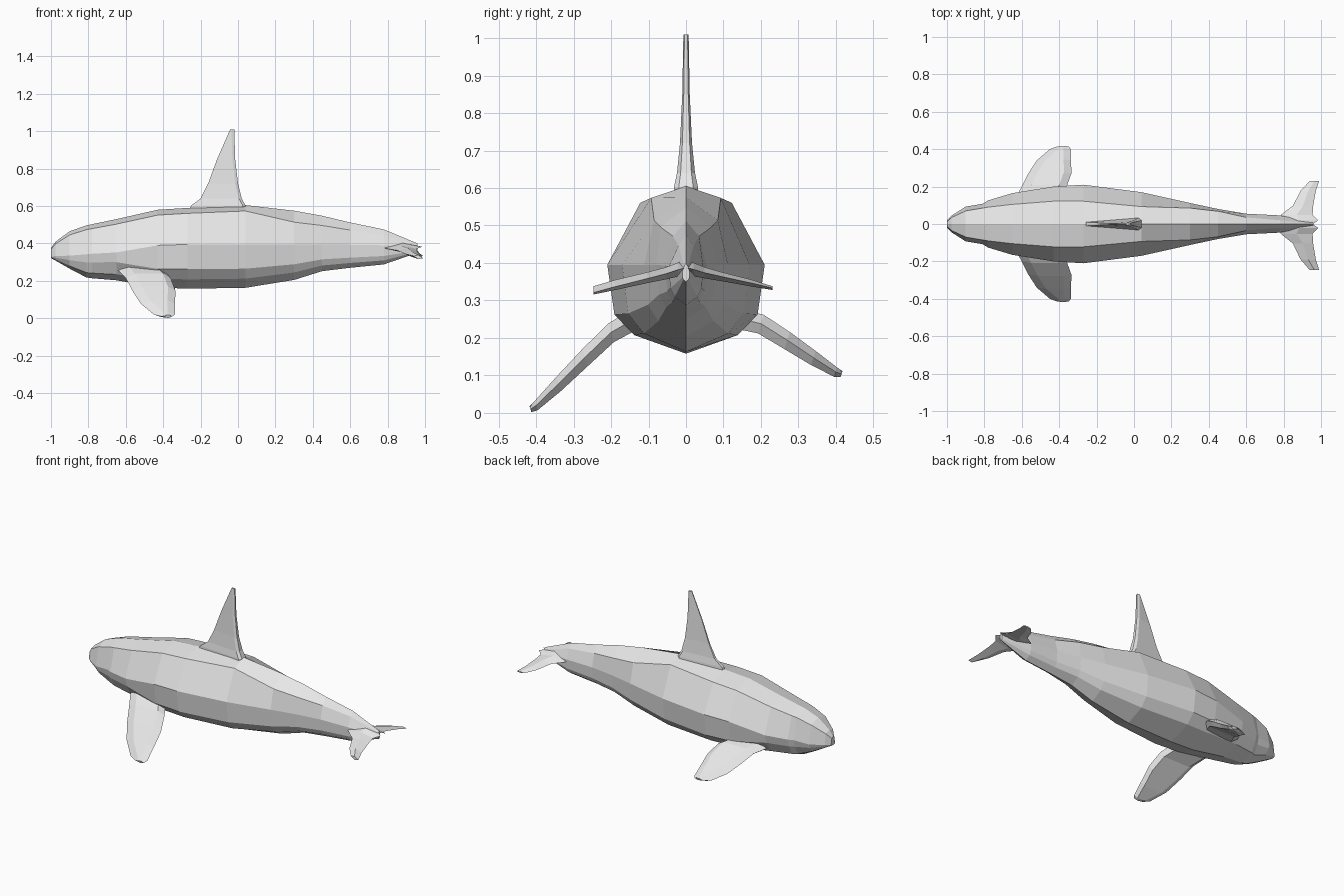
import bpy, bmesh

if "Cube" in bpy.data.objects:
    bpy.data.objects.remove(bpy.data.objects["Cube"])

skin = bpy.data.materials.new("pale_grey")
skin.diffuse_color = (0.8, 0.8, 0.8, 1)
skin.use_nodes = True
skin.node_tree.nodes["Principled BSDF"].inputs["Base Color"].default_value = skin.diffuse_color


def loft(name, rings):
    """Skin a list of equal-length closed rings and cap both ends."""
    bm = bmesh.new()
    vs = [[bm.verts.new(p) for p in r] for r in rings]
    n = len(rings[0])
    for a, b in zip(vs, vs[1:]):
        for i in range(n):
            j = (i + 1) % n
            bm.faces.new((a[i], a[j], b[j], b[i]))
    bm.faces.new(vs[0])
    bm.faces.new(vs[-1])
    bmesh.ops.recalc_face_normals(bm, faces=bm.faces)
    me = bpy.data.meshes.new(name)
    bm.to_mesh(me)
    bm.free()
    me.materials.append(skin)
    ob = bpy.data.objects.new(name, me)
    bpy.context.collection.objects.link(ob)


def body_ring(x, top, ridge_w, flank_w, flank_z, keel):
    """Ten-sided section; ridge and lower flank heights follow from the rest."""
    ridge_z = top - (top - flank_z) * (.15 if x < .2 else .34)
    depth = flank_z - keel
    low_z = keel + depth * (.65 if x < -.6 else .44)
    half = [(ridge_w, ridge_z), (flank_w, flank_z),
            (flank_w * .91, low_z), (flank_w * .66, keel + depth * .21)]
    return ([(x, 0, top)] + [(x, w, z) for w, z in half] + [(x, 0, keel)]
            + [(x, -w, z) for w, z in reversed(half)])


# Body: x, top z, ridge half width, flank half width, flank z, keel z
sections = [
    (-1.0, .375, .012, .02, .33, .322),
    (-.975, .41, .035, .045, .332, .308),
    (-.9, .465, .07, .093, .335, .265),
    (-.81, .497, .085, .108, .342, .218),
    (-.78, .503, .09, .126, .345, .214),
    (-.65, .53, .105, .165, .352, .203),
    (-.43, .58, .122, .2, .39, .165),
    (-.27, .59, .122, .21, .395, .158),
    (.04, .605, .093, .17, .395, .163),
    (.3, .575, .085, .112, .395, .205),
    (.45, .548, .068, .08, .395, .252),
    (.6, .512, .035, .055, .393, .27),
    (.78, .475, .02, .046, .39, .288),
    (.96, .4, .005, .01, .375, .35),
]
loft("body", [body_ring(*s) for s in sections])

# Dorsal fin: z, front x, rear x, half thickness; thin leading edge, thick rear
fin = [(.56, -.27, .04, .034), (.603, -.25, .04, .032), (.64, -.2, .02, .024),
       (.72, -.16, 0, .016), (.85, -.112, -.015, .01), (1.01, -.042, -.02, .007)]
loft("dorsal_fin", [[(a, -t * .3, z), (b - .015, -t, z), (b, -t * .6, z),
                     (b, t * .6, z), (b - .015, t, z), (a, t * .3, z)]
                    for z, a, b, t in fin])

# Flippers: y, height, front x, rear x, half thickness; the right one is raised
span = [(.13, .255, -.64, -.4, .028), (.2, .215, -.6, -.36, .026),
        (.27, .148, -.565, -.335, .024), (.34, .078, -.52, -.336, .02),
        (.4, .02, -.45, -.337, .013), (.415, .01, -.41, -.35, .008)]
for name, side, lift in (("left_flipper", -1, 0), ("right_flipper", 1, .33)):
    rings = []
    for y, z, a, b, t in span:
        z += lift * (y - .13)
        inner, outer = side * (y - t * .3), side * (y + t * .3)
        rings.append([(a, side * y, z), (a + .04, inner, z - t), (b - .02, inner, z - t),
                      (b, side * y, z), (b - .04, outer, z + t * .9), (a + .05, outer, z + t * .9)])
    loft(name, rings)

# Tail flukes: y, front x, rear x, height, half thickness
fluke = [(0, .78, .955, .388, .02), (.02, .78, .985, .383, .018), (.05, .785, .955, .374, .015),
         (.1, .85, .958, .363, .012), (.18, .89, .972, .346, .009), (.235, .94, .99, .333, .005)]
for name, side, drop, reach in (("left_fluke", -1, .012, 1.05), ("right_fluke", 1, 0, .98)):
    rings = []
    for y, a, b, z, t in fluke:
        s, m, sag = side * reach * y, (a + b) / 2, drop * y / .235
        rings.append([(a, s, z), (m, s, z - t - sag), (b, s, z - sag), (m, s, z + t)])
    loft(name, rings)
